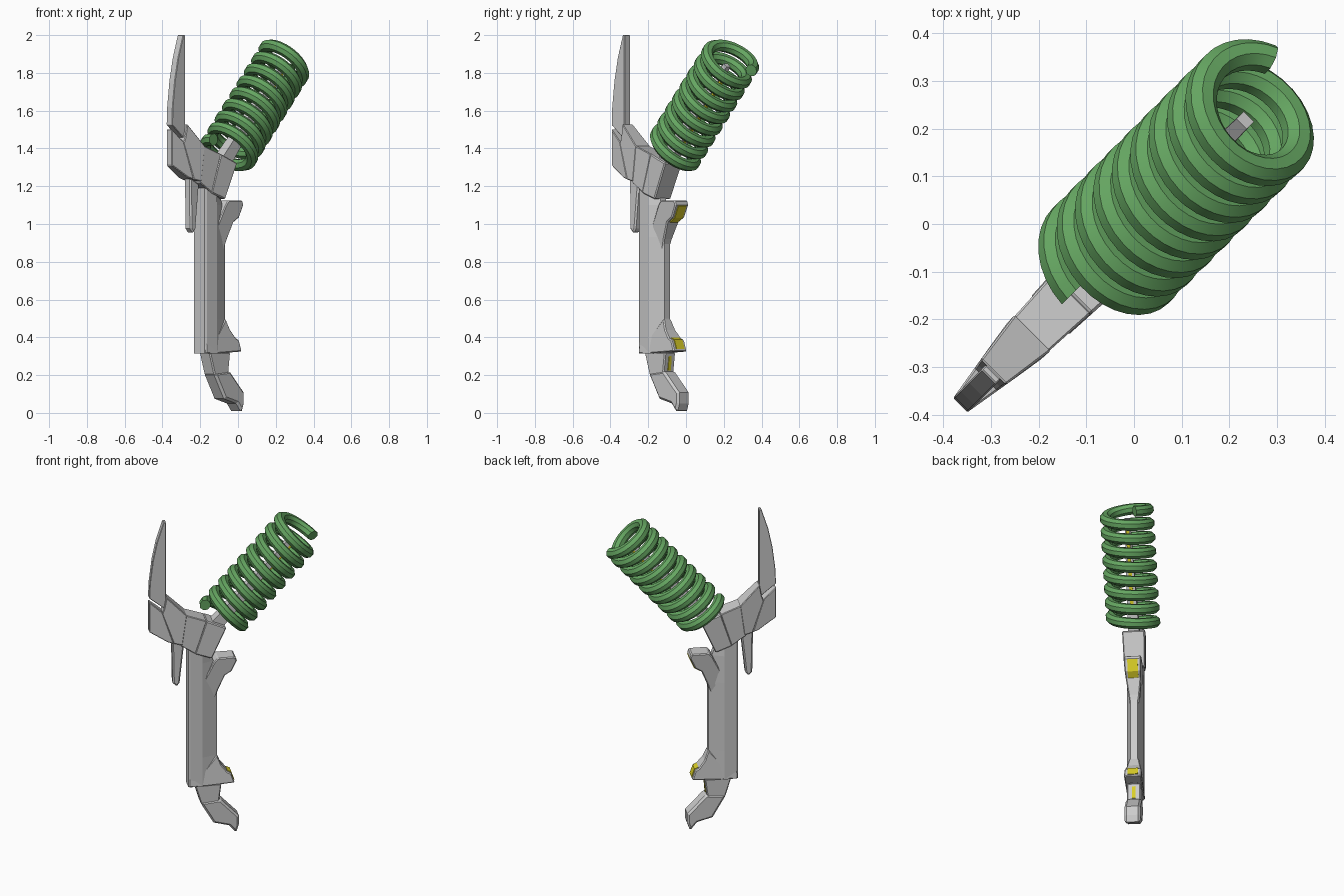
import bpy, bmesh
from math import sin, cos, pi, sqrt
from mathutils import Vector

if "Cube" in bpy.data.objects:
    bpy.data.objects.remove(bpy.data.objects["Cube"])

S = 1 / sqrt(2)
W0 = 0.011                      # sideways centre of the flat parts


def place(u, w, z):
    """Blade plane (u along, w across, z up) to world."""
    return Vector(((u + w) * S, (u - w) * S, z))


def material(name, rgb):
    m = bpy.data.materials.new(name)
    m.diffuse_color = (*rgb, 1)
    m.use_nodes = True
    m.node_tree.nodes["Principled BSDF"].inputs["Base Color"].default_value = m.diffuse_color
    return m


GREEN = material("green", (0.13, 0.38, 0.12))
YELLOW = material("yellow", (0.70, 0.62, 0.02))


def loft(name, rings, mat=None, bevel=0):
    """Skin a list of equal rings of world points and close both ends."""
    bm = bmesh.new()
    vs = [[bm.verts.new(p) for p in r] for r in rings]
    n = len(vs[0])
    for a, b in zip(vs, vs[1:]):
        for i in range(n):
            bm.faces.new((a[i], a[(i + 1) % n], b[(i + 1) % n], b[i]))
    bm.faces.new(vs[0][::-1])
    bm.faces.new(vs[-1])
    bmesh.ops.recalc_face_normals(bm, faces=bm.faces)
    me = bpy.data.meshes.new(name)
    bm.to_mesh(me)
    bm.free()
    ob = bpy.data.objects.new(name, me)
    bpy.context.collection.objects.link(ob)
    if mat:
        me.materials.append(mat)
    if bevel:
        mod = ob.modifiers.new("chamfer", 'BEVEL')
        mod.width = bevel
        mod.segments = 1
        mod.limit_method = 'ANGLE'
        mod.angle_limit = 0.8
    return ob


def taper(u, z=0):
    """Half thickness of the head: thin at the outer edge, thick at the collar."""
    if u < -0.34:
        return 0.021 + (u + 0.527) / 0.187 * 0.031
    return 0.052 + (u + 0.34) / 0.26 * 0.014


def flare(z0, z1):
    """Half thickness of a guard, growing from z0 to z1."""
    return lambda u, z: 0.024 + 0.026 * min(1, max(0, (z - z0) / (z1 - z0)))


def plate(name, outline, half, mat=None, bevel=0.006):
    """Side profile in (u, z), extruded to both sides by a fixed or varying half thickness."""
    h = half if callable(half) else (lambda u, z: half)
    return loft(name, [[place(u, W0 + s * h(u, z), z) for u, z in outline] for s in (-1, 1)], mat, bevel)


# Blade and head
plate("blade", [(-0.442, 2.0), (-0.427, 2.0), (-0.427, 1.52), (-0.41, 1.47), (-0.44, 1.455),
                (-0.526, 1.525), (-0.522, 1.62), (-0.505, 1.76), (-0.48, 1.88)], 0.022, bevel=0.003)
plate("blade_neck", [(-0.427, 1.53), (-0.31, 1.412), (-0.335, 1.225), (-0.385, 1.235),
                     (-0.452, 1.425), (-0.44, 1.46)], taper, bevel=0.004)
plate("rear_block", [(-0.526, 1.502), (-0.45, 1.435), (-0.385, 1.235), (-0.42, 1.245),
                     (-0.526, 1.31)], taper, bevel=0.004)
plate("head_rear", [(-0.318, 1.415), (-0.195, 1.37), (-0.26, 1.165), (-0.345, 1.22)],
      lambda u, z: taper(u) - 0.002, bevel=0.004)
plate("head_collar", [(-0.197, 1.372), (-0.08, 1.322), (-0.165, 1.13), (-0.265, 1.165)], taper)
plate("lower_spike", [(-0.392, 1.25), (-0.387, 0.975), (-0.365, 0.95), (-0.347, 0.975),
                      (-0.322, 1.21)], 0.024, bevel=0.008)

# Handle, an eight-sided loft
rings = []
for z, back, front in [(0.315, -0.30, -0.10), (0.50, -0.30, -0.13), (0.93, -0.30, -0.13),
                       (1.10, -0.30, -0.15), (1.22, -0.30, -0.19)]:
    side = [(back, 0.04), (back + 0.012, 0.046), (-0.218, 0.05), (front, 0.021)]
    rings.append([place(u, W0 + h, z) for u, h in side] +
                 [place(u, W0 - h, z) for u, h in side[::-1]])
loft("handle", rings)

# Finger guards at both ends of the handle, with yellow inlays
plate("upper_guard", [(-0.15, 1.10), (-0.13, 1.125), (-0.025, 1.125), (-0.017, 1.10),
                      (-0.047, 1.035), (-0.085, 1.01), (-0.122, 0.92), (-0.14, 0.86),
                      (-0.24, 0.82), (-0.21, 0.98)], flare(0.86, 1.05))
plate("upper_inlay", [(-0.025, 1.10), (-0.014, 1.096), (-0.044, 1.031), (-0.08, 1.008),
                      (-0.08, 1.03)], 0.03, YELLOW, 0)
plate("lower_guard", [(-0.29, 0.60), (-0.20, 0.42), (-0.129, 0.50), (-0.105, 0.44),
                      (-0.07, 0.395), (-0.049, 0.385), (-0.029, 0.325), (-0.20, 0.315),
                      (-0.298, 0.315)], flare(0.52, 0.38))
plate("lower_inlay", [(-0.072, 0.38), (-0.069, 0.398), (-0.046, 0.388), (-0.028, 0.338),
                      (-0.05, 0.338)], 0.03, YELLOW, 0)

# Hooked pommel with a yellow strip in its front edge
plate("pommel_arm", [(-0.262, 0.32), (-0.225, 0.20), (-0.12, 0.205), (-0.105, 0.32)], 0.04)
plate("pommel_hook", [(-0.23, 0.21), (-0.152, 0.075), (-0.06, 0.05), (-0.02, 0.0),
                      (-0.003, 0.05), (-0.003, 0.108), (-0.112, 0.222)], 0.046, bevel=0.012)
plate("pommel_strip", [(-0.12, 0.30), (-0.106, 0.30), (-0.112, 0.225), (-0.12, 0.225)],
      0.01, YELLOW, 0)

# Tapered rod through the spring
A, B = Vector((-0.10, 1.364)), Vector((0.36, 1.888))
D = (B - A).normalized()
P = Vector((D.y, -D.x))         # across the axis, towards the front


def rod(name, t0, t1, w0, w1, h0, h1, offset=0, mat=None):
    ends = []
    for t, w, h in ((t0, w0, h0), (t1, w1, h1)):
        c = A + (B - A) * t + P * offset
        ends.append([place(c.x + P.x * a * w, W0 + b * h, c.y + P.y * a * w)
                     for a, b in ((-1, -1), (1, -1), (1, 1), (-1, 1))])
    loft(name, ends, mat)


rod("rod", -0.14, 0.91, 0.038, 0.014, 0.034, 0.015)
rod("rod_strip", 0.1, 0.86, 0.012, 0.012, 0.01, 0.01, 0.02, YELLOW)

# Spring: eight-sided wire swept along a helix
TURNS, STEPS, R, r = 8.43, 270, 0.126, 0.033
coil = []
for i in range(STEPS + 1):
    f = i / STEPS
    th = 2 * pi * TURNS * f
    radial = place(P.x * -cos(th), -sin(th), P.y * -cos(th))
    axis = place(D.x, 0, D.y)
    c = A + (B - A) * f
    centre = place(c.x, 0.012, c.y) + radial * R
    coil.append([centre + (radial * cos(k * pi / 4 + pi / 8) + axis * sin(k * pi / 4 + pi / 8)) * r
                 for k in range(8)])
spring = loft("spring", coil, GREEN)
bpy.context.view_layer.objects.active = spring
spring.select_set(True)
bpy.ops.object.shade_smooth_by_angle(angle=0.5)
